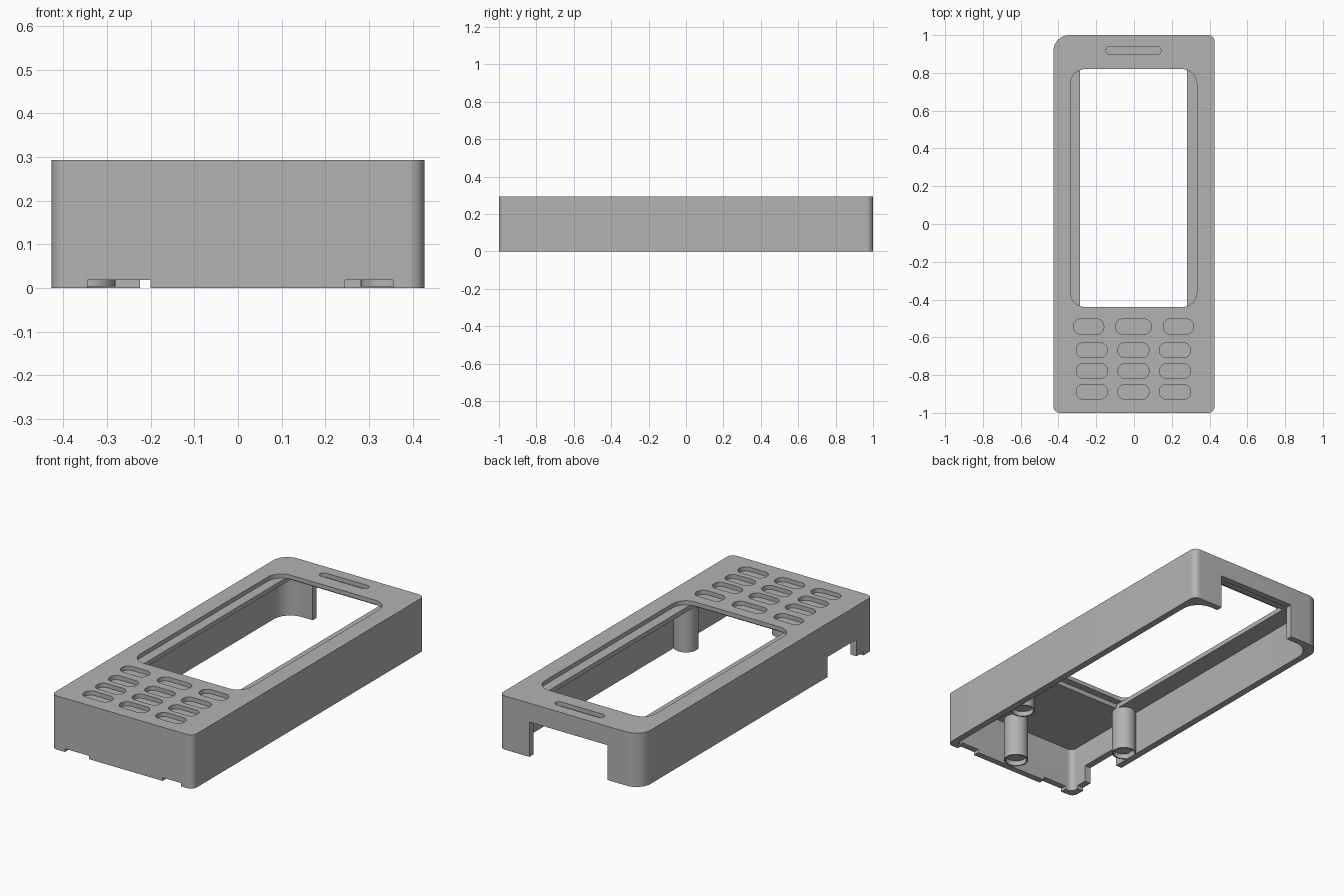
import bpy
import bmesh
from math import cos, sin, pi

old = bpy.data.objects.get("Cube")
if old:
    bpy.data.objects.remove(old)

grey = bpy.data.materials.new("plain grey")
grey.use_nodes = True
grey.diffuse_color = (0.45, 0.45, 0.45, 1)
grey.node_tree.nodes["Principled BSDF"].inputs["Base Color"].default_value = (0.45, 0.45, 0.45, 1)


def prism(name, x0, x1, y0, y1, z0, z1, radii=0):
    """Upright prism; radii run front-left, front-right, back-right, back-left on the page."""
    if not isinstance(radii, tuple):
        radii = (radii,) * 4
    corners = ((x0, y0, 1, 1, pi), (x1, y0, -1, 1, 1.5 * pi),
               (x1, y1, -1, -1, 0), (x0, y1, 1, -1, 0.5 * pi))
    bm = bmesh.new()
    ring = []
    for (x, y, sx, sy, start), r in zip(corners, radii):
        steps = 10 if r else 0
        for i in range(steps + 1):
            a = start + (0.5 * pi * i / steps if steps else 0)
            ring.append(bm.verts.new((x + sx * r + r * cos(a), y + sy * r + r * sin(a), z0)))
    base = bm.faces.new(ring)
    grown = bmesh.ops.extrude_face_region(bm, geom=[base])["geom"]
    bmesh.ops.translate(bm, vec=(0, 0, z1 - z0),
                        verts=[v for v in grown if isinstance(v, bmesh.types.BMVert)])
    bmesh.ops.remove_doubles(bm, verts=bm.verts, dist=1e-5)
    bmesh.ops.recalc_face_normals(bm, faces=bm.faces)
    mesh = bpy.data.meshes.new(name)
    bm.to_mesh(mesh)
    bm.free()
    mesh.materials.append(grey)
    obj = bpy.data.objects.new(name, mesh)
    bpy.context.collection.objects.link(obj)
    return obj


def cut(target, *box):
    """Subtract one prism from the target and discard the cutter."""
    cutter = prism("cutter", *box)
    cutter.hide_render = True
    mod = target.modifiers.new("cut", "BOOLEAN")
    mod.operation = "DIFFERENCE"
    mod.solver = "EXACT"
    mod.object = cutter
    bpy.context.view_layer.objects.active = target
    bpy.ops.object.modifier_apply(modifier=mod.name)
    bpy.data.objects.remove(cutter)


def smooth(obj):
    bpy.ops.object.select_all(action="DESELECT")
    obj.select_set(True)
    bpy.context.view_layer.objects.active = obj
    bpy.ops.object.shade_smooth_by_angle(angle=0.5)


TOP, CEILING, SHELF = 0.293, 0.245, 0.27
BELOW = -0.1

# Hollow housing, open underneath
case = prism("case", -0.427, 0.427, -1, 1, 0, TOP, (0.035, 0.035, 0.035, 0.085))
cut(case, -0.39, 0.39, -0.965, 0.965, BELOW, CEILING, (0.03, 0.03, 0.1, 0.1))

# Screen window: rounded opening above side ledges
cut(case, -0.337, 0.333, -0.44, 0.82, SHELF, 0.4, 0.08)
cut(case, -0.285, 0.28, -0.48, 0.86, 0.2, SHELF)

# Earpiece slot
cut(case, -0.148, 0.143, 0.897, 0.94, SHELF, 0.4, 0.021)

# Key recesses
for x, w in ((-0.24, 0.16), (-0.003, 0.19), (0.235, 0.16)):
    cut(case, x - w / 2, x + w / 2, -0.583, -0.503, SHELF, 0.4, 0.038)
for y in (-0.668, -0.778, -0.888):
    for x in (-0.223, -0.003, 0.217):
        cut(case, x - 0.082, x + 0.082, y - 0.039, y + 0.039, SHELF, 0.4, 0.036)

# Notches in the back, front and side walls
cut(case, -0.225, 0.245, 0.9, 1.1, BELOW, 0.19)
cut(case, -0.345, -0.2, -1.1, -0.94, BELOW, 0.018)
cut(case, 0.245, 0.355, -1.1, -0.94, BELOW, 0.018)
cut(case, -0.5, -0.37, -0.86, -0.61, BELOW, 0.11)
cut(case, -0.5, -0.37, -0.92, -0.85, BELOW, 0.018)
smooth(case)

# Screw posts with shallow sockets
for name, x, y in (("front_post", 0.04, -0.905),
                   ("left_post", 0.343, -0.49), ("right_post", -0.343, -0.49)):
    r = 0.062
    post = prism(name, x - r, x + r, y - r, y + r, 0.003, CEILING + 0.005, r)
    s = 0.055
    cut(post, x - s, x + s, y - s, y + s, BELOW, 0.03, s)
    smooth(post)
